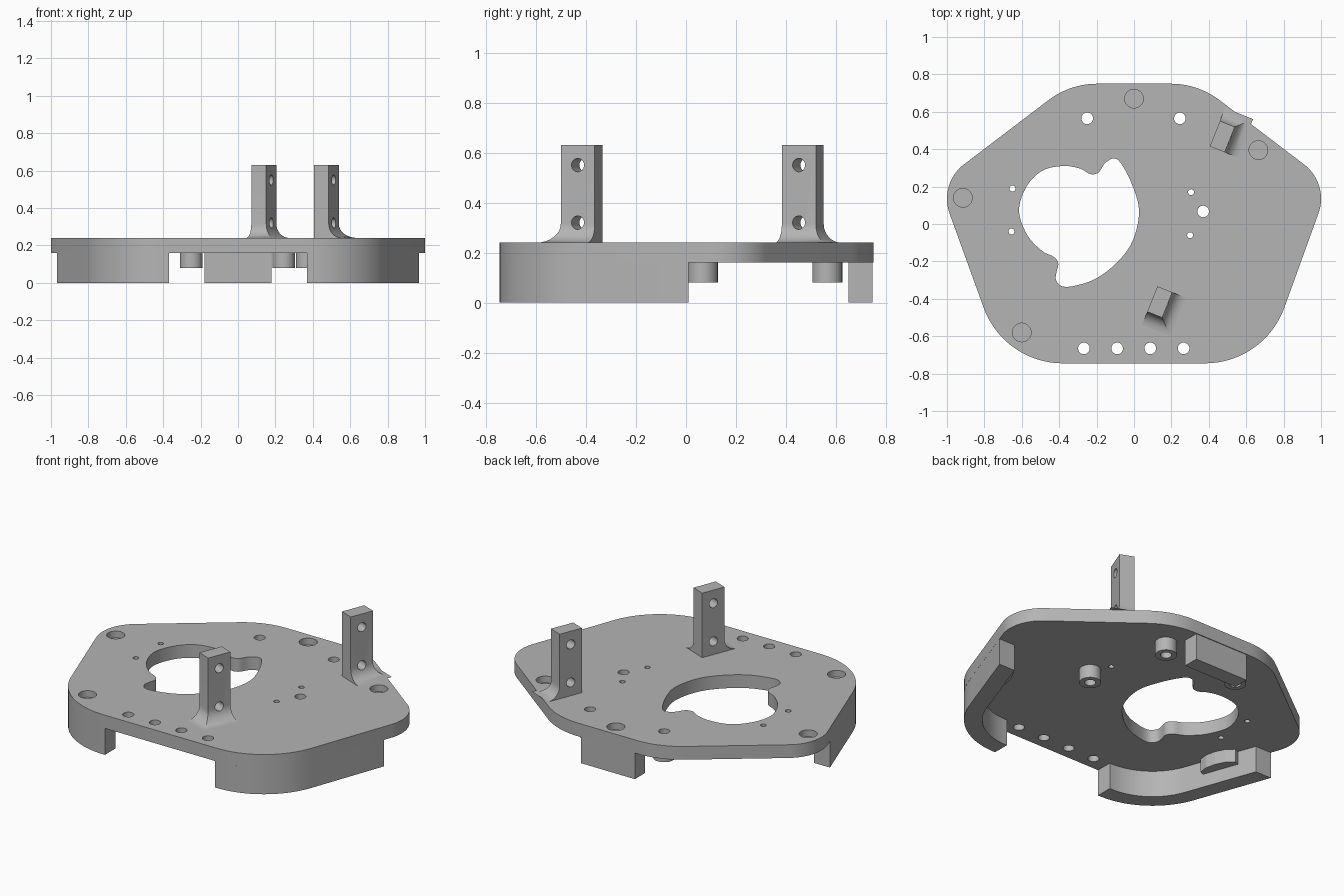
import bpy, bmesh, math
from mathutils import Vector

if "Cube" in bpy.data.objects:
    bpy.data.objects.remove(bpy.data.objects["Cube"])

grey = bpy.data.materials.new("plain grey")
grey.diffuse_color = (0.46, 0.46, 0.46, 1)
grey.use_nodes = True
grey.node_tree.nodes["Principled BSDF"].inputs["Base Color"].default_value = grey.diffuse_color
PLATE_Z0, PLATE_Z1 = 0.16, 0.24
WALL = 0.1


def finish(name, bm):
    bmesh.ops.recalc_face_normals(bm, faces=bm.faces)
    me = bpy.data.meshes.new(name)
    bm.to_mesh(me)
    bm.free()
    me.materials.append(grey)
    ob = bpy.data.objects.new(name, me)
    bpy.context.collection.objects.link(ob)
    return ob


def loft(bm, rings):
    """Skin a stack of equal-length closed rings and cap both ends."""
    vs = [[bm.verts.new(p) for p in r] for r in rings]
    n = len(vs[0])
    for a, b in zip(vs, vs[1:]):
        for i in range(n):
            bm.faces.new((a[i], a[(i + 1) % n], b[(i + 1) % n], b[i]))
    bm.faces.new(vs[0][::-1])
    bm.faces.new(vs[-1])


def prism(bm, pts, z0, z1):
    loft(bm, [[(x, y, z) for x, y in pts] for z in (z0, z1)])


def circle(x, y, r, n=32):
    return [(x + r * math.cos(2 * math.pi * i / n), y + r * math.sin(2 * math.pi * i / n)) for i in range(n)]


def arc(cx, cy, r, a0, a1, n=14):
    return [(cx + r * math.cos(math.radians(a0 + (a1 - a0) * i / n)),
             cy + r * math.sin(math.radians(a0 + (a1 - a0) * i / n))) for i in range(n + 1)]


def cut(ob, bm):
    cutter = finish("cutter", bm)
    cutter.hide_render = True
    m = ob.modifiers.new("cut", 'BOOLEAN')
    m.operation, m.solver, m.object = 'DIFFERENCE', 'EXACT', cutter
    bpy.context.view_layer.objects.active = ob
    bpy.ops.object.modifier_apply(modifier=m.name)
    bpy.data.objects.remove(cutter)


def smooth(ob):
    bpy.ops.object.select_all(action='DESELECT')
    ob.select_set(True)
    bpy.context.view_layer.objects.active = ob
    bpy.ops.object.shade_smooth_by_angle(angle=math.radians(30))


def rounded(corners):
    """Polygon with every (x, y, radius) corner replaced by an arc."""
    out = []
    for i, (x, y, r) in enumerate(corners):
        p = Vector((x, y))
        d1 = (Vector(corners[i - 1][:2]) - p).normalized()
        d2 = (Vector(corners[(i + 1) % len(corners)][:2]) - p).normalized()
        half = d1.angle(d2) / 2
        c = p + (d1 + d2).normalized() * (r / math.sin(half))
        t1, t2 = p + d1 * (r / math.tan(half)) - c, p + d2 * (r / math.tan(half)) - c
        sweep = t1.angle_signed(t2)
        a0 = math.atan2(t1.y, t1.x)
        for k in range(17):
            a = a0 - sweep * k / 16
            out.append((c.x + r * math.cos(a), c.y + r * math.sin(a)))
    return out


def spline(pts, steps=5):
    """Closed smooth curve through the points."""
    out, n = [], len(pts)
    for i in range(n):
        a, b, c, d = (Vector(pts[(i + k) % n]) for k in (-1, 0, 1, 2))
        for s in range(steps):
            t = s / steps
            q = 0.5 * (2 * b + (c - a) * t + (2 * a - 5 * b + 4 * c - d) * t * t
                       + (3 * b - a - 3 * c + d) * t ** 3)
            out.append((q.x, q.y))
    return out


# Base plate: rounded six-sided outline
right = [(0.696, -0.745, 0.45), (1.044, 0.216, 0.23), (0.342, 0.75, 0.43)]
bm = bmesh.new()
prism(bm, rounded(right + [(-x, y, r) for x, y, r in reversed(right)]), PLATE_Z0, PLATE_Z1)
plate = finish("base_plate", bm)

# Openings in the plate: large shaped window, screw holes, blind pockets
window = [(-.38, .31), (-.29, .297), (-.235, .267), (-.19, .275), (-.155, .325), (-.11, .35),
          (-.07, .325), (-.01, .21), (.027, .07), (-.005, -.085), (-.085, -.2), (-.2, -.29),
          (-.315, -.33), (-.385, -.333), (-.417, -.30), (-.415, -.26), (-.405, -.21), (-.43, -.175),
          (-.49, -.145), (-.57, -.06), (-.615, .07), (-.575, .2), (-.49, .285)]
bosses = [(-0.25, 0.565), (0.245, 0.565), (0.37, 0.067)]
bm = bmesh.new()
prism(bm, spline(window), 0.1, 0.3)
for x, y in bosses + [(-0.268, -0.665), (-0.09, -0.665), (0.087, -0.665), (0.265, -0.665)]:
    prism(bm, circle(x, y, 0.031), 0.1, 0.3)
for x, y in [(-0.65, 0.19), (-0.655, -0.04), (0.305, 0.17), (0.30, -0.06)]:
    prism(bm, circle(x, y, 0.016, 20), 0.1, 0.3)
for x, y in [(0, 0.67), (0.665, 0.395), (-0.915, 0.14), (-0.6, -0.58)]:
    prism(bm, circle(x, y, 0.05), 0.2, 0.3)
cut(plate, bm)
smooth(plate)

# Hollow bosses under the plate
for x, y in bosses:
    bm = bmesh.new()
    prism(bm, circle(x, y, 0.06), 0.08, PLATE_Z0)
    boss = finish("screw_boss", bm)
    bm = bmesh.new()
    prism(bm, circle(x, y, 0.031), 0.0, 0.3)
    cut(boss, bm)
    smooth(boss)

# Curved skirt walls at the front corners, each with an inner lug
wall = ([(-0.368, -0.745)] + arc(-0.38, -0.295, 0.45, 270, 199.9) + [(-0.969, 0.01), (-0.863, 0.01)]
        + arc(-0.38, -0.295, 0.45 - WALL, 199.9, 270) + [(-0.368, -0.745 + WALL)])
along, inward = Vector((-0.34, 0.94)), Vector((0.94, 0.34))
lug_at = Vector((-0.787, -0.2))
lug = [lug_at + along * a + inward * b for a, b in
       [(-.11, -.02), (-.11, .03), (-.06, .055), (0, .062), (.06, .055), (.11, .03), (.11, -.02)]]
for side, sx in (("left", 1), ("right", -1)):
    bm = bmesh.new()
    prism(bm, [(sx * x, y) for x, y in wall], 0, PLATE_Z0)
    smooth(finish(side + "_skirt", bm))
    bm = bmesh.new()
    prism(bm, [(sx * p.x, p.y) for p in lug], 0.08, PLATE_Z0)
    finish(side + "_lug", bm)

# Rear foot block
bm = bmesh.new()
prism(bm, [(-0.18, 0.65), (0.18, 0.65), (0.18, 0.745), (-0.18, 0.745)], 0, PLATE_Z0)
finish("rear_foot", bm)

# Upright posts: flared on two sides at the base, with two cross holes
S, L = Vector((0.93, -0.37)).normalized(), Vector((0.37, 0.93)).normalized()
FLARE = 0.075
for name, centre, flip in (("front_post", (0.138, -0.417), -1), ("rear_post", (0.472, 0.467), 1)):
    c = Vector(centre)
    levels = [(FLARE * (1 - math.sin(a)), PLATE_Z1 + FLARE * (1 - math.cos(a)))
              for a in (math.radians(90 * i / 8) for i in range(9))] + [(0, 0.63)]
    rings = []
    for e, z in levels:
        ring = [(-0.043, -0.073), (0.043 + e, -0.073), (0.043 + e, 0.073 + e), (-0.043, 0.073 + e)]
        rings.append([(*(c + S * s + L * (l * flip)), z) for s, l in ring])
    bm = bmesh.new()
    loft(bm, rings)
    post = finish(name, bm)
    bm = bmesh.new()
    for z in (0.32, 0.55):
        loft(bm, [[(*(c + S * s + L * u), z + v) for u, v in circle(0, 0, 0.027, 24)]
                  for s in (-0.2, 0.2)])
    cut(post, bm)
    smooth(post)
